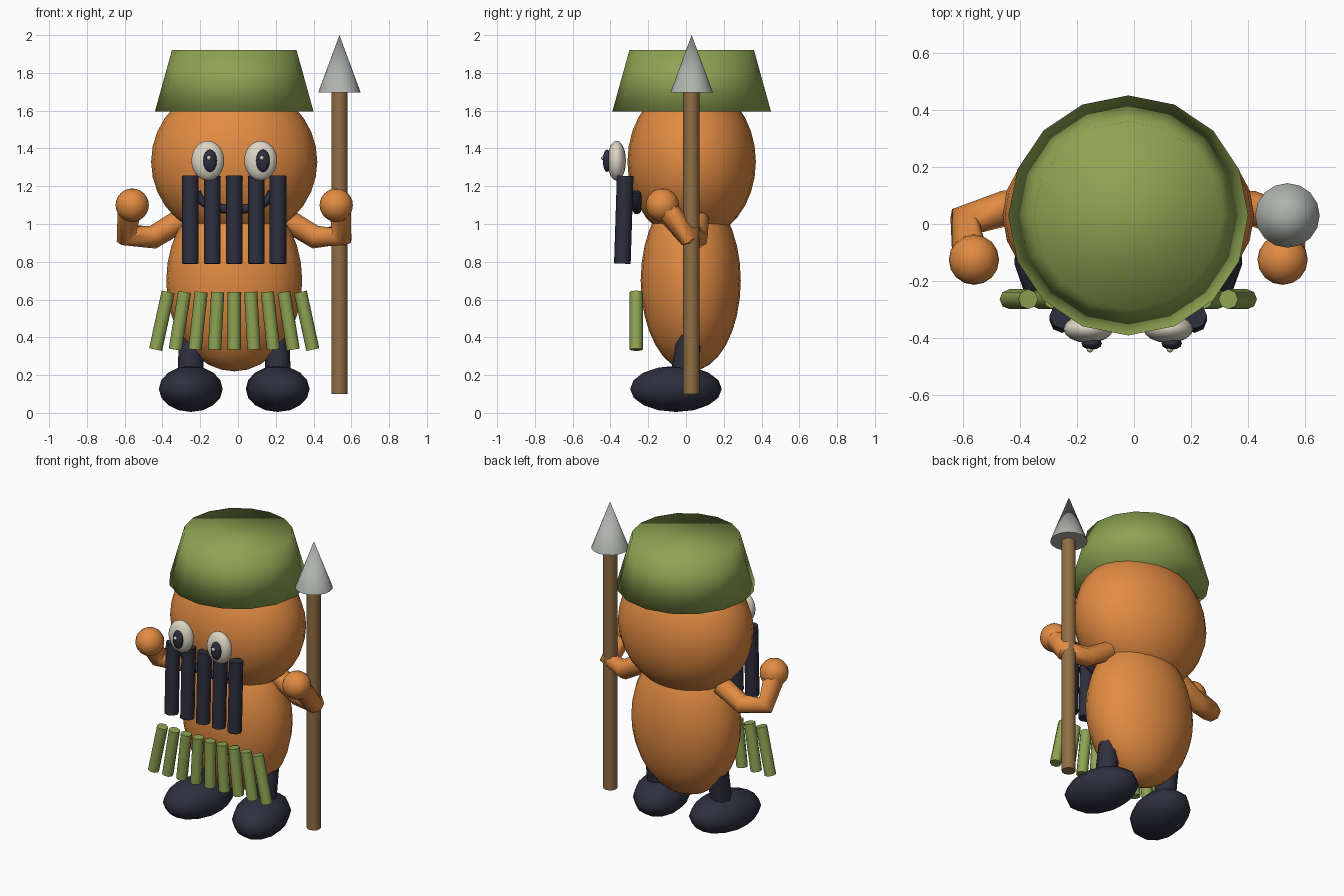
import bpy, bmesh, math
from mathutils import Vector, Matrix

if "Cube" in bpy.data.objects:
    bpy.data.objects.remove(bpy.data.objects["Cube"])

CX, CY = -0.02, 0.03  # axis of the figure


def material(name, rgb):
    m = bpy.data.materials.new(name)
    m.diffuse_color = (*rgb, 1)
    m.use_nodes = True
    m.node_tree.nodes["Principled BSDF"].inputs["Base Color"].default_value = m.diffuse_color
    return m


ORANGE = material("orange skin", (0.76, 0.26, 0.055))
GREEN = material("leaf green", (0.27, 0.37, 0.085))
DARK = material("dark navy", (0.028, 0.028, 0.05))
WOOD = material("brown wood", (0.28, 0.155, 0.06))
STEEL = material("grey steel", (0.43, 0.45, 0.42))
WHITE = material("eye white", (0.72, 0.67, 0.56))


def finish(name, bm, mat, angle=60):
    bmesh.ops.recalc_face_normals(bm, faces=bm.faces)
    me = bpy.data.meshes.new(name)
    bm.to_mesh(me)
    bm.free()
    me.materials.append(mat)
    ob = bpy.data.objects.new(name, me)
    bpy.context.collection.objects.link(ob)
    bpy.ops.object.select_all(action='DESELECT')
    ob.select_set(True)
    bpy.context.view_layer.objects.active = ob
    bpy.ops.object.shade_smooth_by_angle(angle=math.radians(angle))
    return ob


def ellipsoid(name, loc, radii, mat, seg=16, rings=12, turn=0):
    bm = bmesh.new()
    bmesh.ops.create_uvsphere(bm, u_segments=seg, v_segments=rings, radius=1)
    bm.transform(Matrix.Translation(loc) @ Matrix.Rotation(turn, 4, 'Z')
                 @ Matrix.Diagonal((*radii, 1)))
    return finish(name, bm, mat)


def rod(name, a, b, r1, r2, mat, seg=8, angle=60):
    """Cylinder or cone from point a to point b."""
    a, b = Vector(a), Vector(b)
    d = b - a
    bm = bmesh.new()
    bmesh.ops.create_cone(bm, cap_ends=True, segments=seg, radius1=r1,
                          radius2=r2, depth=d.length)
    rot = Vector((0, 0, 1)).rotation_difference(d).to_matrix().to_4x4()
    bm.transform(Matrix.Translation((a + b) / 2) @ rot)
    return finish(name, bm, mat, angle)


def tube(name, points, r, mat, seg=8):
    """Round tube swept along a list of points."""
    pts = [Vector(p) for p in points]
    bm = bmesh.new()
    rings = []
    for i, p in enumerate(pts):
        t = (pts[min(i + 1, len(pts) - 1)] - pts[max(i - 1, 0)]).normalized()
        u = t.cross(Vector((0.1, 1, 0.2))).normalized()
        v = t.cross(u)
        rings.append([bm.verts.new(p + r * (u * math.cos(k * math.tau / seg)
                                            + v * math.sin(k * math.tau / seg)))
                      for k in range(seg)])
    for r0, r1 in zip(rings, rings[1:]):
        for k in range(seg):
            n = (k + 1) % seg
            bm.faces.new((r0[k], r0[n], r1[n], r1[k]))
    bm.faces.new(rings[0])
    bm.faces.new(rings[-1])
    return finish(name, bm, mat)


# Head, body and hat
ellipsoid("head", (CX, CY, 1.33), (0.44, 0.34, 0.42), ORANGE, 24, 16)
ellipsoid("body", (CX, 0.025, 0.70), (0.36, 0.265, 0.48), ORANGE, 24, 16)
rod("hat", (CX, CY, 1.595), (CX, CY, 1.92), 0.42, 0.33, GREEN, 16, 180)

# Paired parts
for side, s in (("left", -1), ("right", 1)):
    def at(x, y, z):
        return (CX + s * x, y, z)

    ellipsoid(side + "_eye", at(0.14, -0.367, 1.335), (0.087, 0.049, 0.105), WHITE)
    px = CX + s * 0.14 + 0.012
    ellipsoid(side + "_pupil", (px, -0.418, 1.335), (0.036, 0.022, 0.06), DARK, 12, 8)
    ellipsoid(side + "_glint", (px - 0.006, -0.438, 1.35), (0.012,) * 3, WHITE, 8, 6)
    tube(side + "_arm", [at(0.28, 0.06, 1.02), at(0.43, 0.055, 0.93),
                         at(0.57, 0.01, 0.94), at(0.555, -0.10, 1.07)], 0.063, ORANGE)
    ellipsoid(side + "_hand", at(0.54, -0.125, 1.10), (0.088,) * 3, ORANGE)
    rod(side + "_leg", at(0.23, -0.02, 0.16), at(0.23, 0.02, 0.41), 0.068, 0.065, DARK)
    ellipsoid(side + "_foot", at(0.23, -0.053, 0.127), (0.165, 0.25, 0.122),
              DARK, 12, 8, s * math.radians(14))

# Smiling mouth
mouth = [(CX + 0.2 * math.sin(a), -0.26, 1.17 - 0.095 * math.cos(a))
         for a in [math.radians(-90 + 18 * i) for i in range(11)]]
tube("mouth", mouth, 0.024, DARK)

# Row of hanging dark bars in front of the mouth
for i in range(-2, 3):
    x = CX + i * 0.116
    rod(f"beard_bar_{i + 3}", (x, -0.337, 0.79), (x, -0.322, 1.255), 0.044, 0.044, DARK)

# Fanned skirt strips
for i in range(-4, 5):
    rod(f"skirt_strip_{i + 5}", (CX + i * 0.104, -0.263, 0.335),
        (CX + i * 0.0875, -0.263, 0.64), 0.035, 0.035, GREEN)

# Spear
rod("spear_shaft", (0.537, 0.028, 0.10), (0.537, 0.028, 1.70), 0.043, 0.043, WOOD, 12)
rod("spear_tip", (0.537, 0.03, 1.695), (0.537, 0.03, 2.0), 0.113, 0.0, STEEL, 16)
